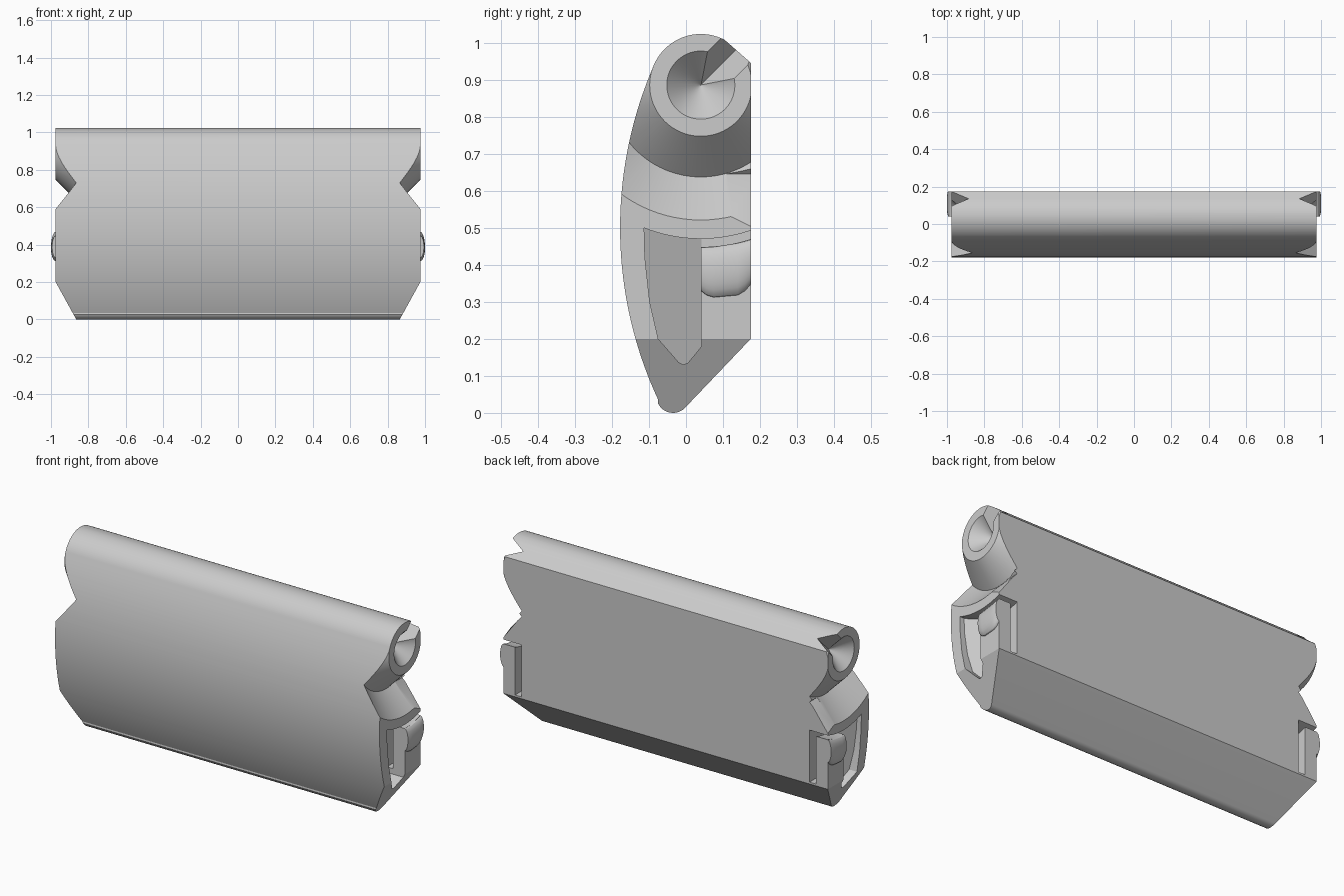
import bpy, bmesh
from math import sin, cos, asin, sqrt, radians

if "Cube" in bpy.data.objects:
    bpy.data.objects.remove(bpy.data.objects["Cube"], do_unlink=True)

grey = bpy.data.materials.new("light grey")
grey.use_nodes = True
grey.diffuse_color = (0.6, 0.6, 0.6, 1)
grey.node_tree.nodes["Principled BSDF"].inputs["Base Color"].default_value = (0.6, 0.6, 0.6, 1)

END, DEEP = 0.975, 0.865       # end face and deepest recess along x
CY, CZ = 0.04, 0.885           # axis of the rounded top edge
BACK = 0.175


def solid(name, rings, loop=False):
    """Bridge equal rings of points into a closed solid."""
    bm = bmesh.new()
    vs = [[bm.verts.new(p) for p in ring] for ring in rings]
    n = len(vs[0])
    pairs = list(zip(vs, vs[1:])) + ([(vs[-1], vs[0])] if loop else [])
    for a, b in pairs:
        for i in range(n):
            j = (i + 1) % n
            bm.faces.new((a[i], a[j], b[j], b[i]))
    if not loop:
        bm.faces.new(vs[0])
        bm.faces.new(vs[-1])
    bmesh.ops.recalc_face_normals(bm, faces=bm.faces)
    mesh = bpy.data.meshes.new(name)
    bm.to_mesh(mesh)
    bm.free()
    mesh.materials.append(grey)
    ob = bpy.data.objects.new(name, mesh)
    bpy.context.collection.objects.link(ob)
    return ob


def prism(name, outline, inner, outer):
    """Extrude a (y, z) outline along x; inner may depend on y."""
    return solid(name, [[(inner(y), y, z) for y, z in outline],
                        [(outer, y, z) for y, z in outline]])


def arc(cy, cz, r, a, b, n):
    angles = [radians(a + (b - a) * i / n) for i in range(n + 1)]
    return [(cy + r * cos(t), cz + r * sin(t)) for t in angles]


def under_arc(r, y0, y1, n=10):
    """Points on the lower arc around the top axis."""
    ys = [y0 + (y1 - y0) * i / n for i in range(n + 1)]
    return [(y, CZ - sqrt(r * r - (y - CY) ** 2)) for y in ys]


def lathe(name, section, n=96):
    turns = [radians(360 * i / n) for i in range(n)]
    return solid(name, [[(x, CY + r * cos(t), CZ + r * sin(t)) for x, r in section]
                        for t in turns], loop=True)


def apply_modifier(ob, kind, **settings):
    mod = ob.modifiers.new(kind, kind)
    for key, value in settings.items():
        setattr(mod, key, value)
    bpy.ops.object.select_all(action="DESELECT")
    ob.select_set(True)
    bpy.context.view_layer.objects.active = ob
    bpy.ops.object.modifier_apply(modifier=mod.name)


def mirror(ob):
    apply_modifier(ob, "MIRROR", use_mirror_merge=False)


def smooth(ob):
    bpy.ops.object.select_all(action="DESELECT")
    ob.select_set(True)
    bpy.context.view_layer.objects.active = ob
    bpy.ops.object.shade_smooth_by_angle(angle=radians(25))


# Main body: flat back, bowed front, rounded top and bottom edges
profile = [(BACK, 0.2), (BACK, 0.945)]
profile += arc(CY, CZ, 0.138, 62, 160, 24)
profile += arc(0.922, 0.5, 1.1, 180 - 22, 180 + 25, 40)
profile += arc(-0.035, 0.045, 0.045, 205, 315, 12)
body = prism("panel_body", profile, lambda y: -END, END)

cutters = []

# Conical groove around the hinge ends
cutters.append(lathe("groove_cutter", [(DEEP, 0.248), (1.005, 0.108), (1.005, 0.396)]))

# Ramp at the back of the groove
ramp = []
for y, tip, top, low in ((0.11, 0.645, 0.76, 0.522), (0.19, 0.645, 0.76, 0.483)):
    ramp.append([(DEEP, y, tip), (END + 0.01, y, top), (END + 0.01, y, low)])
cutters.append(solid("ramp_cutter", ramp))

# Conical socket in the hinge end
socket = []
for x, r in ((0.884, 0.0005), (0.985, 0.102)):
    socket.append([(x, y, z) for y, z in arc(CY, CZ, r, 0, 354, 59)])
cutters.append(solid("socket_cutter", socket))

# V slot leading from the socket out to the upper back
slot = []
for d in (0, 0.2):
    slot.append([(x, CY + d + s, CZ + d - s)
                 for x, s in ((0.884, 0), (END + 0.01, 0.04), (END + 0.01, -0.04))])
cutters.append(solid("slot_cutter", slot))

# Slanted lower corners
corner = [[(END, y, 0.2), (DEEP - 0.055, y, -0.1), (1.1, y, -0.1), (1.1, y, 0.2)]
          for y in (-0.3, 0.3)]
cutters.append(solid("corner_cutter", corner))

# Side pocket with a sloping floor
pocket = under_arc(0.415, -0.113, 0.042) + [
    (0.042, 0.18), (0.03, 0.165), (0.005, 0.135), (-0.008, 0.13),
    (-0.02, 0.137), (-0.075, 0.2), (-0.098, 0.3), (-0.111, 0.42)]
cutters.append(prism("pocket_cutter", pocket,
                     lambda y: 0.95 - 0.085 * (y + 0.115) / 0.155, 1.1))

# Space around the spring tab
space = under_arc(0.415, 0.04, 0.2) + [(0.2, 0.21), (0.04, 0.21)]
cutters.append(prism("tab_space_cutter", space, lambda y: DEEP, 1.1))

for cutter in cutters:
    cutter.hide_render = True
    mirror(cutter)
    apply_modifier(body, "BOOLEAN", object=cutter, operation="DIFFERENCE", solver="EXACT")
    bpy.data.objects.remove(cutter, do_unlink=True)
smooth(body)

# Spring tabs
tab_outline = under_arc(0.437, CY, BACK) + [(BACK, 0.2), (CY, 0.2)]
tabs = prism("spring_tabs", tab_outline, lambda y: 0.905, END)
mirror(tabs)
smooth(tabs)

# Rounded catches on the tabs
rings = []
for y, low, bulge in ((CY, 0.33, 0.75), (0.055, 0.318, 0.92), (0.075, 0.312, 1),
                      (0.14, 0.318, 1), (0.16, 0.33, 0.95), (BACK, 0.348, 0.8)):
    high = CZ - sqrt(0.438 ** 2 - (y - CY) ** 2)
    ring = [(END - 0.01, y, high), (END - 0.01, y, low)]
    for i in range(13):
        t = radians(180 * i / 12)
        ring.append((END + 0.025 * bulge * sin(t), y,
                     (high + low) / 2 - (high - low) / 2 * cos(t)))
    rings.append(ring)
catches = solid("tab_catches", rings)
mirror(catches)
smooth(catches)
